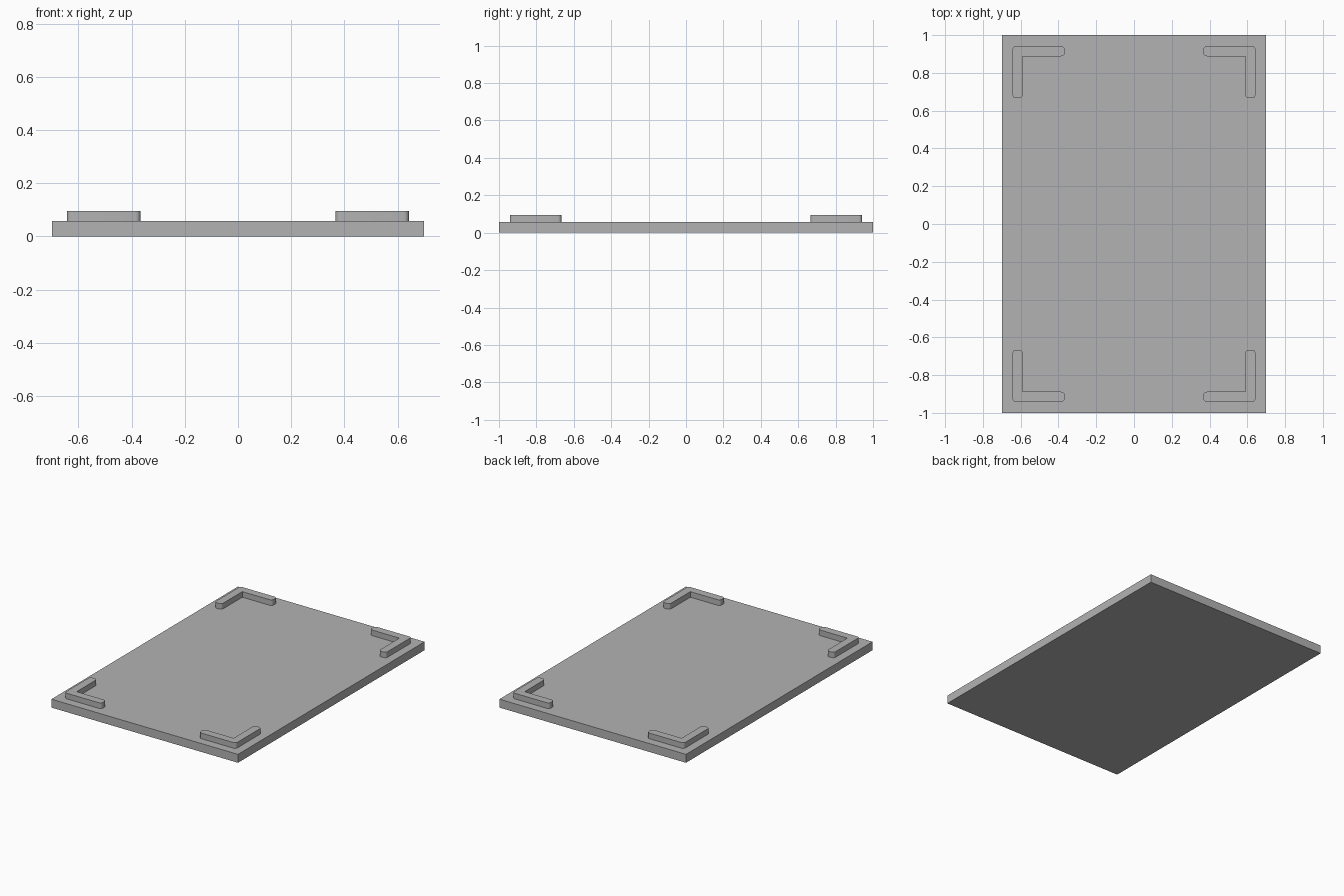
import bpy
import bmesh
from math import sin, cos, pi
from mathutils import Vector

cube = bpy.data.objects.get("Cube")
if cube:
    bpy.data.objects.remove(cube, do_unlink=True)

PLATE_TOP, BRACKET_TOP = 0.057, 0.095
OUT_X, OUT_Y = 0.643, 0.942      # outer corner of each bracket
ARM, WIDTH, RADIUS = 0.276, 0.054, 0.019

grey = bpy.data.materials.new("plain grey")
grey.use_nodes = True
colour = (0.45, 0.45, 0.45, 1)
grey.diffuse_color = colour
grey.node_tree.nodes["Principled BSDF"].inputs["Base Color"].default_value = colour


def prism(name, outline, z0, z1):
    """Extrude a flat outline between two heights."""
    bm = bmesh.new()
    base = bm.faces.new([bm.verts.new((x, y, z0)) for x, y in outline])
    top = bmesh.ops.extrude_face_region(bm, geom=[base], use_keep_orig=True)["geom"]
    bmesh.ops.translate(bm, vec=(0, 0, z1 - z0),
                        verts=[v for v in top if isinstance(v, bmesh.types.BMVert)])
    bmesh.ops.recalc_face_normals(bm, faces=bm.faces)
    mesh = bpy.data.meshes.new(name)
    bm.to_mesh(mesh)
    bm.free()
    mesh.materials.append(grey)
    obj = bpy.data.objects.new(name, mesh)
    bpy.context.collection.objects.link(obj)
    return obj


def rounded(points, sharp, steps=6):
    """Round every right-angled corner except the sharp ones."""
    result = []
    for i, point in enumerate(points):
        p = Vector(point)
        if i in sharp:
            result.append(p)
            continue
        a = (Vector(points[i - 1]) - p).normalized() * RADIUS
        b = (Vector(points[(i + 1) % len(points)]) - p).normalized() * RADIUS
        for k in range(steps + 1):
            t = k / steps * pi / 2
            result.append(p + a * (1 - sin(t)) + b * (1 - cos(t)))
    return result


# Base plate
prism("base_plate", [(-0.7, -1), (0.7, -1), (0.7, 1), (-0.7, 1)], 0, PLATE_TOP)

# L-shaped corner brackets with rounded ends and a sharp inner corner
bracket = [(0, 0), (ARM, 0), (ARM, WIDTH), (WIDTH, WIDTH), (WIDTH, ARM), (0, ARM)]
profile = rounded(bracket, sharp={3})
for sx, side in ((-1, "right"), (1, "left")):
    for sy, end in ((-1, "front"), (1, "back")):
        outline = [(sx * (OUT_X - p.x), sy * (OUT_Y - p.y)) for p in profile]
        obj = prism(f"{end}_{side}_corner_bracket", outline, PLATE_TOP, BRACKET_TOP)
        bpy.ops.object.select_all(action="DESELECT")
        obj.select_set(True)
        bpy.context.view_layer.objects.active = obj
        bpy.ops.object.shade_smooth_by_angle()
